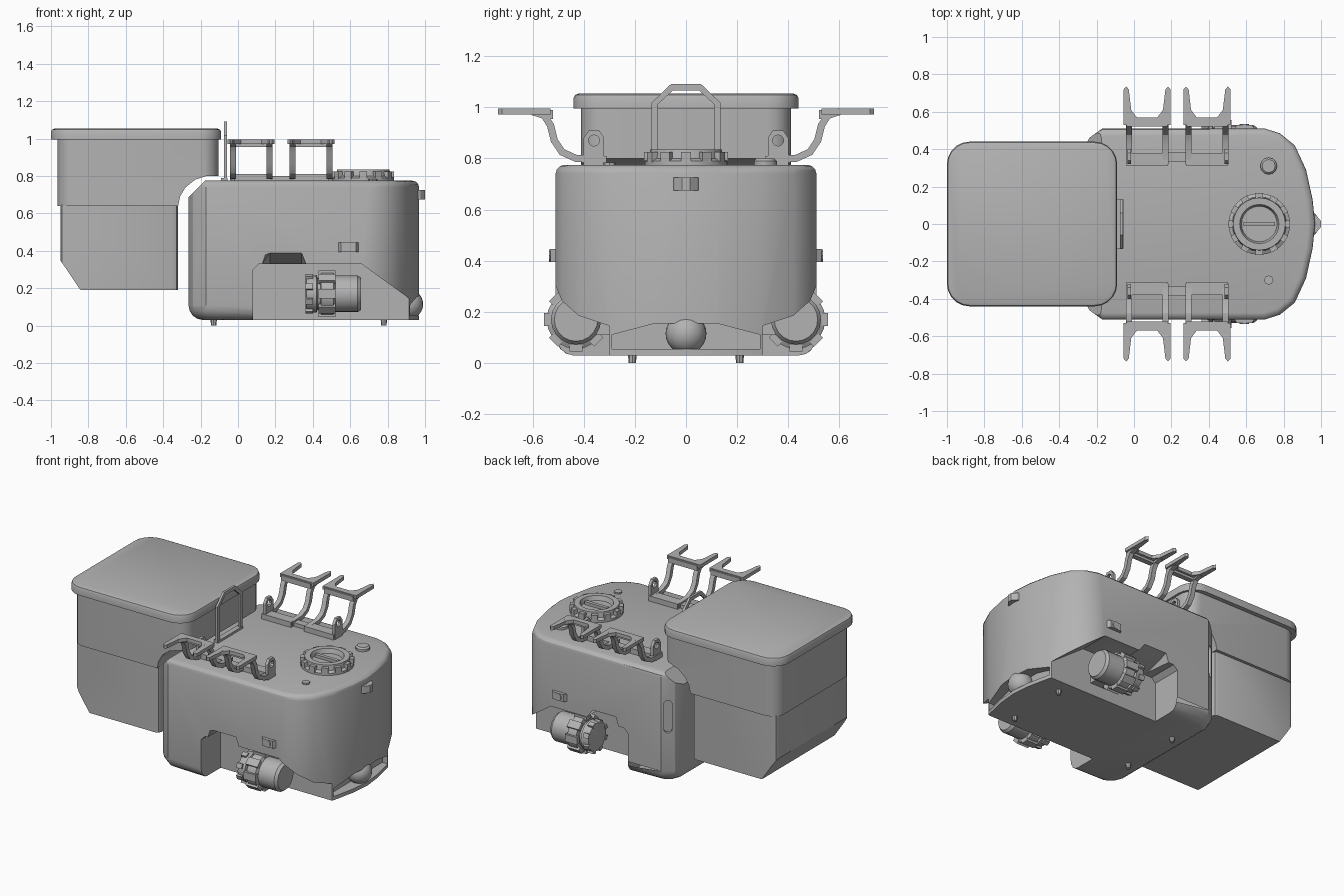
import bpy, bmesh, math
from mathutils import Matrix, Vector

cube = bpy.data.objects.get("Cube")
if cube:
    bpy.data.objects.remove(cube, do_unlink=True)

grey = bpy.data.materials.new("plain_grey")
grey.use_nodes = True
COLOUR = (0.45, 0.45, 0.45, 1)
grey.diffuse_color = COLOUR
grey.node_tree.nodes["Principled BSDF"].inputs["Base Color"].default_value = COLOUR
parts = []


def finish(name, bm):
    bmesh.ops.recalc_face_normals(bm, faces=bm.faces)
    mesh = bpy.data.meshes.new(name)
    bm.to_mesh(mesh)
    bm.free()
    mesh.materials.append(grey)
    obj = bpy.data.objects.new(name, mesh)
    bpy.context.collection.objects.link(obj)
    parts.append(obj)
    return obj


def prism_bm(outline, axis, lo, hi):
    """Extrude a flat outline along an axis."""
    place = {"x": lambda a, b, t: (t, a, b),
             "y": lambda a, b, t: (a, t, b),
             "z": lambda a, b, t: (a, b, t)}[axis]
    bm = bmesh.new()
    face = bm.faces.new([bm.verts.new(place(a, b, lo)) for a, b in outline])
    top = bmesh.ops.extrude_face_region(bm, geom=[face])["geom"]
    move = Vector(place(0, 0, hi - lo))
    bmesh.ops.translate(bm, vec=move, verts=[v for v in top if isinstance(v, bmesh.types.BMVert)])
    bmesh.ops.recalc_face_normals(bm, faces=bm.faces)
    return bm


def prism(name, outline, axis, lo, hi):
    return finish(name, prism_bm(outline, axis, lo, hi))


def rect(x0, x1, y0, y1, r=0, steps=5):
    if not r:
        return [(x0, y0), (x1, y0), (x1, y1), (x0, y1)]
    pts = []
    corners = [(x1 - r, y1 - r), (x0 + r, y1 - r), (x0 + r, y0 + r), (x1 - r, y0 + r)]
    for k, (cx, cy) in enumerate(corners):
        for i in range(steps + 1):
            a = math.pi / 2 * (k + i / steps)
            pts.append((cx + r * math.cos(a), cy + r * math.sin(a)))
    return pts


def box(name, x, y, z):
    return prism(name, rect(*x, *y), "z", *z)


def lathe(name, profile, centre, axis="z", sides=24):
    """Spin (radius, height) points round an axis through centre."""
    bm = bmesh.new()
    rings = []
    for r, h in profile:
        rings.append([bm.verts.new((r * math.cos(i * math.tau / sides),
                                    r * math.sin(i * math.tau / sides), h)) for i in range(sides)])
    for a, b in zip(rings, rings[1:]):
        for i in range(sides):
            j = (i + 1) % sides
            bm.faces.new((a[i], a[j], b[j], b[i]))
    bm.faces.new(rings[0])
    bm.faces.new(rings[-1])
    turn = {"z": Matrix(), "x": Matrix.Rotation(math.pi / 2, 4, "Y"),
            "y": Matrix.Rotation(-math.pi / 2, 4, "X")}[axis]
    bm.transform(Matrix.Translation(centre) @ turn)
    return finish(name, bm)


def cut(obj, *cutters):
    for c in cutters:
        mod = obj.modifiers.new("cut", "BOOLEAN")
        mod.operation, mod.solver, mod.object = "DIFFERENCE", "EXACT", c
    graph = bpy.context.evaluated_depsgraph_get()
    mesh = bpy.data.meshes.new_from_object(obj.evaluated_get(graph))
    obj.modifiers.clear()
    obj.data = mesh
    for c in cutters:
        parts.remove(c)
        bpy.data.objects.remove(c, do_unlink=True)


def flip(obj, name):
    """Copy a part to the opposite y side."""
    bm = bmesh.new()
    bm.from_mesh(obj.data)
    bm.transform(Matrix.Scale(-1, 4, (0, 1, 0)))
    return finish(name, bm)


def ribbon(path, thick):
    """Closed outline of a strip following a path."""
    pts = [Vector(p) for p in path]
    sides = ([], [])
    for i, p in enumerate(pts):
        d = (pts[min(i + 1, len(pts) - 1)] - pts[max(i - 1, 0)]).normalized()
        n = Vector((-d.y, d.x)) * thick / 2
        sides[0].append(tuple(p + n))
        sides[1].append(tuple(p - n))
    return sides[0] + sides[1][::-1]


# Main tank body with rounded nose and bevelled rims
half = [(-0.265, 0.40), (-0.24, 0.46), (-0.17, 0.51), (0.70, 0.51), (0.78, 0.485),
        (0.86, 0.42), (0.92, 0.29), (0.955, 0.13)]
bm = prism_bm(half + [(0.968, 0)] + [(x, -y) for x, y in half[::-1]], "z", 0.03, 0.775)


def rim(top):
    return [e for e in bm.edges if all((v.co.z > 0.7) == top for v in e.verts)
            and (top or min(v.co.x for v in e.verts) < 0.3)]


bmesh.ops.bevel(bm, geom=rim(True), offset=0.035, segments=3, profile=0.5, affect="EDGES")
bmesh.ops.bevel(bm, geom=rim(False), offset=0.08, segments=4, profile=0.5, affect="EDGES")
body = finish("tank_body", bm)

notch = [(0.08, -0.1), (0.08, 0.30), (0.11, 0.33), (0.66, 0.33), (0.95, 0.12), (1.1, 0.01), (1.1, -0.1)]
cutters = [prism("shoulder_cutter", [(-0.35, 0.60), (-0.35, 0.85), (-0.10, 0.85)], "y", -0.7, 0.7),
           prism("nose_cutter", [(-0.29, 0.055), (-0.29, 0.11), (-0.12, 0.155), (0.12, 0.155),
                                 (0.29, 0.11), (0.29, 0.055)], "x", 0.88, 1.2)]
for s in (1, -1):
    lo, hi = sorted((s * 0.30, s * 0.7))
    cutters.append(prism("notch_cutter", notch, "y", lo, hi))
    # Sloped pocket above the notch
    wedge = prism_bm([(0.12, 0.30), (0.40, 0.30), (0.34, 0.45), (0.17, 0.45)], "y", lo, hi)
    for v in wedge.verts:
        if abs(v.co.y) < 0.5 and v.co.z > 0.4:
            v.co.z = 0.32
    cutters.append(finish("pocket_cutter", wedge))
    # Upright grip slot at the rear corner
    slot = prism_bm(rect(-0.025, 0.025, 0.37, 0.59, 0.024), "y", -0.02, 0.05)
    slot.transform(Matrix.Translation((-0.205, s * 0.487, 0))
                   @ Matrix.Rotation(s * math.radians(36), 4, "Z") @ Matrix.Scale(s, 4, (0, 1, 0)))
    cutters.append(finish("slot_cutter", slot))
cut(body, *cutters)

# Hopper: wide upper bin, narrower lower bin and lid
upper = prism("bin_upper", rect(-0.965, -0.105, -0.41, 0.41, 0.09), "z", 0.64, 1.01)
cut(upper, prism("bin_curve_cutter", [(-0.32, 0.5), (-0.32, 0.64), (-0.31, 0.69), (-0.28, 0.74),
                                      (-0.23, 0.78), (-0.17, 0.80), (0.1, 0.80), (0.1, 0.5)], "y", -0.6, 0.6))
lower = prism("bin_lower", rect(-0.95, -0.32, -0.39, 0.39, 0.03, 2), "z", 0.19, 0.65)
cut(lower, prism("bin_chamfer_cutter", [(-1.1, 0.1), (-1.1, 0.572), (-0.95, 0.35), (-0.842, 0.19),
                                        (-0.78, 0.1)], "y", -0.6, 0.6))
bm = prism_bm(rect(-1.0, -0.09, -0.44, 0.44, 0.12), "z", 0.995, 1.053)
bmesh.ops.bevel(bm, geom=[e for e in bm.edges if all(v.co.z > 1.04 for v in e.verts)],
                offset=0.018, segments=2, profile=0.5, affect="EDGES")
finish("bin_lid", bm)

# Arched carry handle
arch = [(-0.122, 0.77), (-0.122, 1.015), (-0.055, 1.078), (0.055, 1.078), (0.122, 1.015), (0.122, 0.77)]
prism("carry_handle", ribbon(arch, 0.026), "x", -0.075, -0.06)
box("handle_foot", (-0.09, -0.055), (-0.13, 0.13), (0.76, 0.79))

# Filler cap with gripping lugs
CAP = (0.67, 0, 0)
lathe("filler_cap", [(0.165, 0.76), (0.165, 0.79), (0.145, 0.80), (0.14, 0.835), (0.105, 0.835),
                     (0.095, 0.805), (0.0, 0.805)][:-1], CAP)
for i in range(12):
    bm = prism_bm(rect(0.125, 0.165, -0.02, 0.02), "z", 0.785, 0.825)
    bm.transform(Matrix.Translation(CAP) @ Matrix.Rotation(i * math.tau / 12, 4, "Z"))
    finish("cap_lug", bm)
box("cap_grip", (0.585, 0.755), (-0.012, 0.012), (0.80, 0.825))
lathe("large_top_button", [(0.045, 0.76), (0.045, 0.79), (0.035, 0.80)], (0.72, 0.31, 0), sides=12)
lathe("small_top_button", [(0.025, 0.76), (0.025, 0.785)], (0.72, -0.30, 0), sides=8)

# Nose ball and latch
bm = bmesh.new()
bmesh.ops.create_uvsphere(bm, u_segments=20, v_segments=12, radius=0.08)
bm.transform(Matrix.Translation((0.91, 0, 0.115)))
finish("nose_ball", bm)
prism("nose_latch", [(0.93, -0.06), (0.975, -0.045), (1.0, -0.015), (1.0, 0.015), (0.975, 0.045),
                     (0.93, 0.06)], "z", 0.675, 0.725)

# Feet
for x in (-0.13, 0.78):
    for y in (-0.21, 0.21):
        lathe("foot", [(0.014, 0), (0.018, 0.04)], (x, y, 0), sides=8)

# Parts repeated on both y sides, built at the back and copied to the front
pairs = []


def pair(obj):
    pairs.append(obj)


# Side motors with collar and ribs
MOTOR = (0, 0.43, 0.17)
pair(lathe("motor", [(0.07, 0.36), (0.095, 0.365), (0.10, 0.42), (0.085, 0.425), (0.085, 0.44),
                     (0.115, 0.445), (0.115, 0.51), (0.098, 0.52), (0.098, 0.64), (0.085, 0.658)],
           MOTOR, "x", 20))
for i in range(8):
    bm = prism_bm(rect(0.10, 0.125, -0.025, 0.025), "x", 0.43, 0.52)
    bm.transform(Matrix.Translation(MOTOR) @ Matrix.Rotation(i * math.tau / 8, 4, "X"))
    pair(finish("motor_rib", bm))
    bm = prism_bm(rect(0.085, 0.108, -0.016, 0.016), "x", 0.36, 0.40)
    bm.transform(Matrix.Translation(MOTOR) @ Matrix.Rotation((i + 0.5) * math.tau / 8, 4, "X"))
    pair(finish("motor_vane", bm))
pair(box("motor_bracket", (0.45, 0.60), (0.28, 0.38), (0.11, 0.23)))

# Side catch
pair(prism("side_catch", [(0.53, 0.50), (0.55, 0.53), (0.63, 0.53), (0.65, 0.50)], "z", 0.395, 0.445))
pair(lathe("side_stud", [(0.026, 0.50), (0.026, 0.535)], (0.59, 0, 0.42), "y", 10))

# Forked cradle arms on a hinge base
leg = [(0.32, 0.795), (0.43, 0.80), (0.485, 0.825), (0.515, 0.87), (0.53, 0.93), (0.555, 0.968), (0.60, 0.983)]
prong = [(0.125, 0.53), (0.125, 0.72), (0.112, 0.735), (0.098, 0.72), (0.085, 0.61), (0.055, 0.57)]
for cx in (0.07, 0.39):
    fork = [(cx + x, y) for x, y in prong] + [(cx - x, y) for x, y in prong[::-1]]
    pair(prism("cradle_fork", fork, "z", 0.972, 0.996))
    for s in (-1, 1):
        x = cx + s * 0.098
        pair(prism("cradle_leg", ribbon(leg, 0.028), "x", x - 0.016, x + 0.016))
    pair(box("cradle_base", (cx - 0.11, cx + 0.11), (0.31, 0.38), (0.765, 0.81)))
    pair(box("cradle_top_bar", (cx - 0.11, cx + 0.11), (0.52, 0.555), (0.955, 0.99)))
pair(box("hinge_bar", (0.17, 0.30), (0.335, 0.385), (0.765, 0.80)))
for x in (-0.035, 0.485):
    lug = prism("hinge_lug", [(0.32, 0.77), (0.40, 0.77), (0.40, 0.88), (0.38, 0.91), (0.34, 0.91),
                              (0.32, 0.88)], "x", x, x + 0.02)
    cut(lug, lathe("lug_hole_cutter", [(0.022, -0.1), (0.022, 0.1)], (x, 0.36, 0.87), "x", 10))
    pair(lug)

for obj in pairs:
    base = obj.name.split(".")[0]
    flip(obj, "front_" + base)
    obj.name = "back_" + base

# Smooth shading with sharp edges kept
bpy.ops.object.select_all(action="DESELECT")
for obj in parts:
    obj.select_set(True)
bpy.context.view_layer.objects.active = body
bpy.ops.object.shade_smooth_by_angle(angle=math.radians(30))
